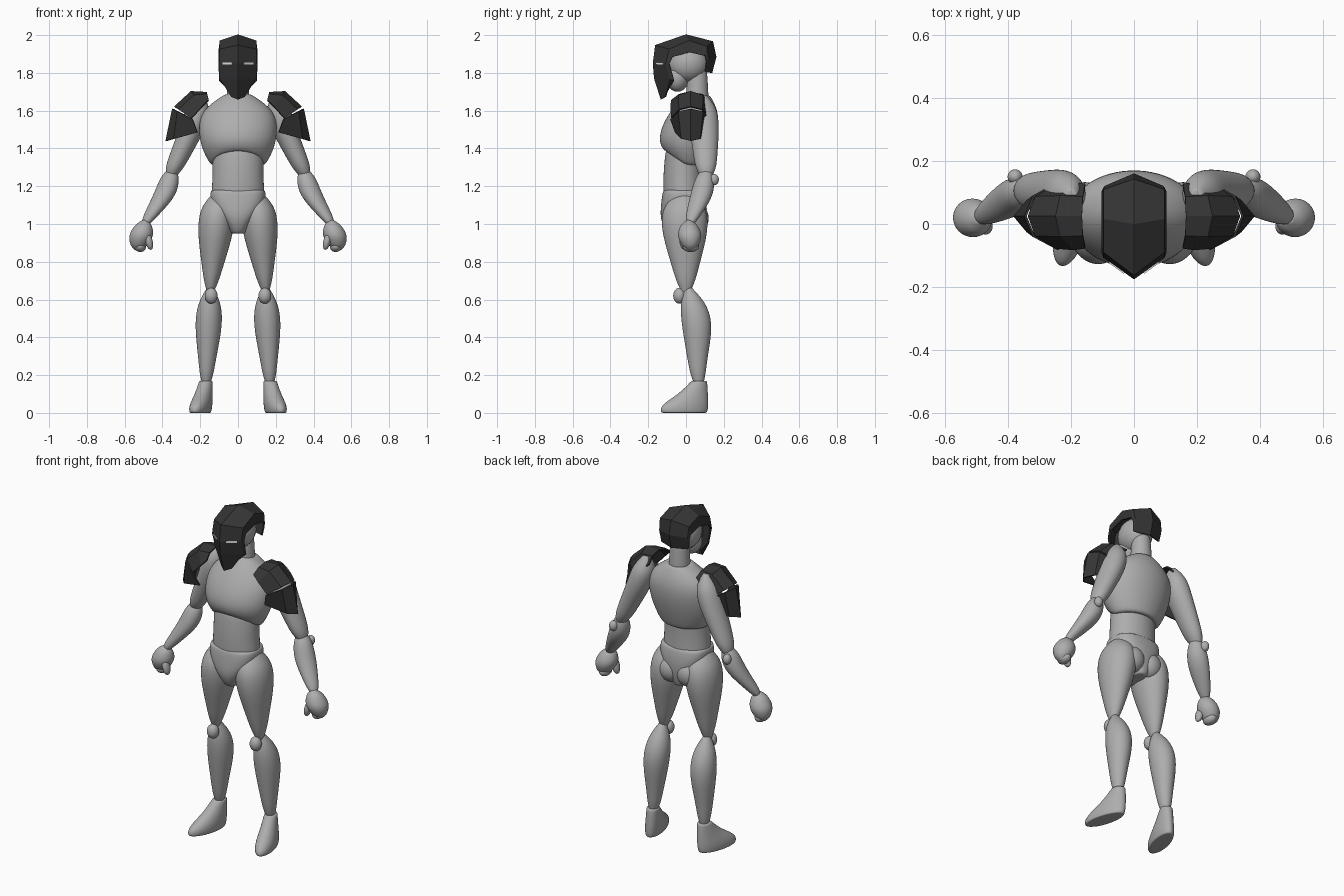
import bpy, bmesh, math
from mathutils import Matrix, Vector

default_cube = bpy.data.objects.get("Cube")
if default_cube:
    bpy.data.objects.remove(default_cube, do_unlink=True)


def make_material(name, value):
    material = bpy.data.materials.new(name)
    material.use_nodes = True
    colour = (value, value, value, 1)
    material.diffuse_color = colour
    material.node_tree.nodes["Principled BSDF"].inputs["Base Color"].default_value = colour
    return material


body_grey = make_material("body grey", 0.42)
armour_black = make_material("armour black", 0.035)
eye_white = make_material("eye white", 0.9)


def finish(name, bm, material, smooth=True, mirror=True, merge=False):
    """Turn a bmesh into a named object, usually mirrored across x."""
    bmesh.ops.recalc_face_normals(bm, faces=bm.faces[:])
    for face in bm.faces:
        face.smooth = smooth
    mesh = bpy.data.meshes.new(name)
    bm.to_mesh(mesh)
    bm.free()
    mesh.materials.append(material)
    obj = bpy.data.objects.new(name, mesh)
    bpy.context.collection.objects.link(obj)
    if mirror:
        modifier = obj.modifiers.new("Mirror", "MIRROR")
        modifier.use_mirror_merge = merge
    return obj


def loft(name, rings, mirror=True, turn=0, power=1, arch=0, sides=16):
    """Skin level ellipses (x, y, z, rx, ry); arch lifts the lower front edge."""
    def inset(ring):
        x, y, z, rx, ry = ring
        return x, y, z, rx * 0.9, ry * 0.9

    bm = bmesh.new()
    spin = Matrix.Rotation(turn, 3, "Z")
    loops = []
    for level, ring in enumerate([inset(rings[0]), *rings, inset(rings[-1])]):
        x, y, z, rx, ry = ring
        loop = []
        for i in range(sides):
            angle = math.tau * i / sides
            c, s = math.cos(angle), math.sin(angle)
            offset = spin @ Vector((math.copysign(abs(c) ** power, c) * rx,
                                    math.copysign(abs(s) ** power, s) * ry, 0))
            rise = arch * max(0, -s) / max(1, level)
            loop.append(bm.verts.new(offset + Vector((x, y, z + rise))))
        loops.append(loop)
    for low, high in zip(loops, loops[1:]):
        for i in range(sides):
            j = (i + 1) % sides
            bm.faces.new((low[i], low[j], high[j], high[i]))
    bm.faces.new(loops[0])
    bm.faces.new(loops[-1])
    obj = finish(name, bm, body_grey, mirror=mirror)
    subdivision = obj.modifiers.new("Subdivision", "SUBSURF")
    subdivision.levels = subdivision.render_levels = 2


def trunk(name, sections, **options):
    """Centred loft from (z, half width, front y, back y)."""
    rings = [(0, (front + back) / 2, z, half_width, (back - front) / 2)
             for z, half_width, front, back in sections]
    loft(name, rings, mirror=False, **options)


def limb(name, start, end, radii, bulge=0, peak=0.5, depth=1, bow=(0, 0), steps=8, **options):
    """Tapered limb with a muscle bulge at peak, bowed sideways, with rounded ends."""
    start, end, bow = Vector(start), Vector(end), Vector((*bow, 0))
    skew = math.log(0.5) / math.log(peak)
    rings = []
    for i in range(steps + 1):
        t = i / steps
        swell = math.sin(math.pi * t ** skew) ** 2
        rounding = math.sqrt(max(0.1, 1 - (2 * t - 1) ** 6))
        radius = (radii[0] + (radii[1] - radii[0]) * t + bulge * swell) * rounding
        centre = start.lerp(end, t) + bow * swell
        rings.append((*centre, radius, radius * depth))
    loft(name, rings, **options)


def ball(name, centre, radii, tilt=0, mirror=True):
    """Ellipsoid, mirrored into a pair when off centre."""
    bm = bmesh.new()
    matrix = (Matrix.Translation(centre) @ Matrix.Rotation(tilt, 4, "Y")
              @ Matrix.Diagonal((*radii, 1)))
    bmesh.ops.create_uvsphere(bm, u_segments=20, v_segments=12, radius=1, matrix=matrix)
    finish(name, bm, body_grey, mirror=mirror)


def armour(name, rows, merge=False):
    """Mirrored flat-faceted sheet from rows of points."""
    bm = bmesh.new()
    grid = [[bm.verts.new(point) for point in row] for row in rows]
    for a, b in zip(grid, grid[1:]):
        for i in range(len(a) - 1):
            bm.faces.new((a[i], a[i + 1], b[i + 1], b[i]))
    obj = finish(name, bm, armour_black, smooth=False, merge=merge)
    solid = obj.modifiers.new("Thickness", "SOLIDIFY")
    solid.thickness = 0.008
    solid.offset = 0


# Trunk
trunk("chest", [(1.31, .15, -.12, .12), (1.4, .2, -.15, .15), (1.5, .215, -.13, .175),
                (1.6, .2, -.07, .175), (1.68, .08, 0, .13)], arch=.08)
trunk("abdomen", [(1.1, .15, -.12, .1), (1.25, .135, -.125, .09), (1.4, .14, -.11, .1)])
trunk("pelvis", [(.95, .04, -.1, .09), (1.02, .08, -.14, .11),
                 (1.1, .15, -.135, .115), (1.18, .15, -.125, .1)], power=.75)
ball("buttock", (.06, .06, 1.03), (.07, .06, .075))

# Neck and head
limb("neck", (0, .06, 1.6), (0, .06, 1.86), (.065, .05), mirror=False)
ball("skull", (0, .01, 1.85), (.088, .107, .1), mirror=False)
ball("jaw", (0, -.045, 1.775), (.065, .06, .075), mirror=False)

# Legs
limb("thigh", (.1, -.01, 1.17), (.148, 0, .62), (.085, .033),
     bulge=.03, peak=.35, depth=1.28)
limb("shin", (.147, .01, .67), (.17, .07, .12), (.04, .035),
     bulge=.034, peak=.33, depth=1.12, bow=(0, .025))
ball("kneecap", (.142, -.035, .62), (.034, .033, .042))
loft("foot", [(.2, -.01, 0, .05, .13), (.198, -.01, .04, .056, .135),
              (.18, .04, .1, .045, .08), (.17, .07, .17, .036, .043)],
     turn=math.radians(15))

# Arms
limb("upper_arm", (.2, .09, 1.68), (.362, .108, 1.23), (.06, .05),
     bulge=.014, peak=.35, depth=1.12, bow=(-.02, 0))
limb("forearm", (.345, .11, 1.3), (.5, .015, .98), (.046, .032),
     bulge=.02, peak=.45, bow=(-.025, .015))
ball("elbow", (.378, .15, 1.235), (.024, .024, .03))

# Fists
limb("fist", (.495, .015, 1.02), (.53, .024, .86), (.045, .045), bulge=.024, sides=8)
ball("curled_fingers", (.518, .025, .882), (.032, .045, .03), tilt=-.5)
ball("thumb", (.472, -.008, .91), (.02, .026, .048), tilt=.25)


def helmet_row(width, ridge, rim):
    """Centre ridge, bevel edge and rim, from the ridge and rim as (y, z)."""
    (ridge_y, ridge_z), (rim_y, rim_z) = ridge, rim
    edge = (width * .94, ridge_y + (rim_y - ridge_y) * .8, ridge_z + (rim_z - ridge_z) * .35)
    return [(0, *ridge), edge, (width, *rim)]


# Helmet from chin point over the crown to the nape
armour("helmet", [
    helmet_row(.035, (-.13, 1.66), (-.1, 1.7)),
    helmet_row(.096, (-.165, 1.77), (-.063, 1.76)),
    helmet_row(.1, (-.172, 1.85), (-.088, 1.85)),
    helmet_row(.1, (-.16, 1.945), (-.07, 1.885)),
    helmet_row(.1, (0, 2), (.02, 1.91)),
    helmet_row(.1, (.14, 1.965), (.1, 1.89)),
    helmet_row(.097, (.157, 1.885), (.108, 1.86)),
    helmet_row(.09, (.135, 1.8), (.1, 1.81))], merge=True)

# Eye slits lying on the slanted mask
bm = bmesh.new()
bmesh.ops.create_cube(bm, size=1, matrix=Matrix.Translation((.054, -.137, 1.85))
                      @ Matrix.Rotation(math.radians(36), 4, "Z")
                      @ Matrix.Diagonal((.06, .009, .01, 1)))
finish("eye_slit", bm, eye_white, smooth=False)


def pad_row(width, edge, crest):
    """Five points across a shoulder plate, from its edge and crest as (x, z)."""
    edge, crest = Vector(edge), Vector(crest)
    row = []
    for across, height in ((-1, 0), (-.6, .75), (0, 1), (.6, .75), (1, 0)):
        x, z = edge.lerp(crest, height)
        row.append((x, .025 + width * across, z))
    return row


# Shoulder armour in two overlapping plates
armour("upper_shoulder_plate", [
    pad_row(.1, (.155, 1.655), (.165, 1.695)),
    pad_row(.105, (.19, 1.62), (.248, 1.7)),
    pad_row(.1, (.245, 1.56), (.335, 1.62))])
armour("lower_shoulder_plate", [
    pad_row(.105, (.24, 1.555), (.345, 1.61)),
    pad_row(.08, (.215, 1.485), (.38, 1.44))])
